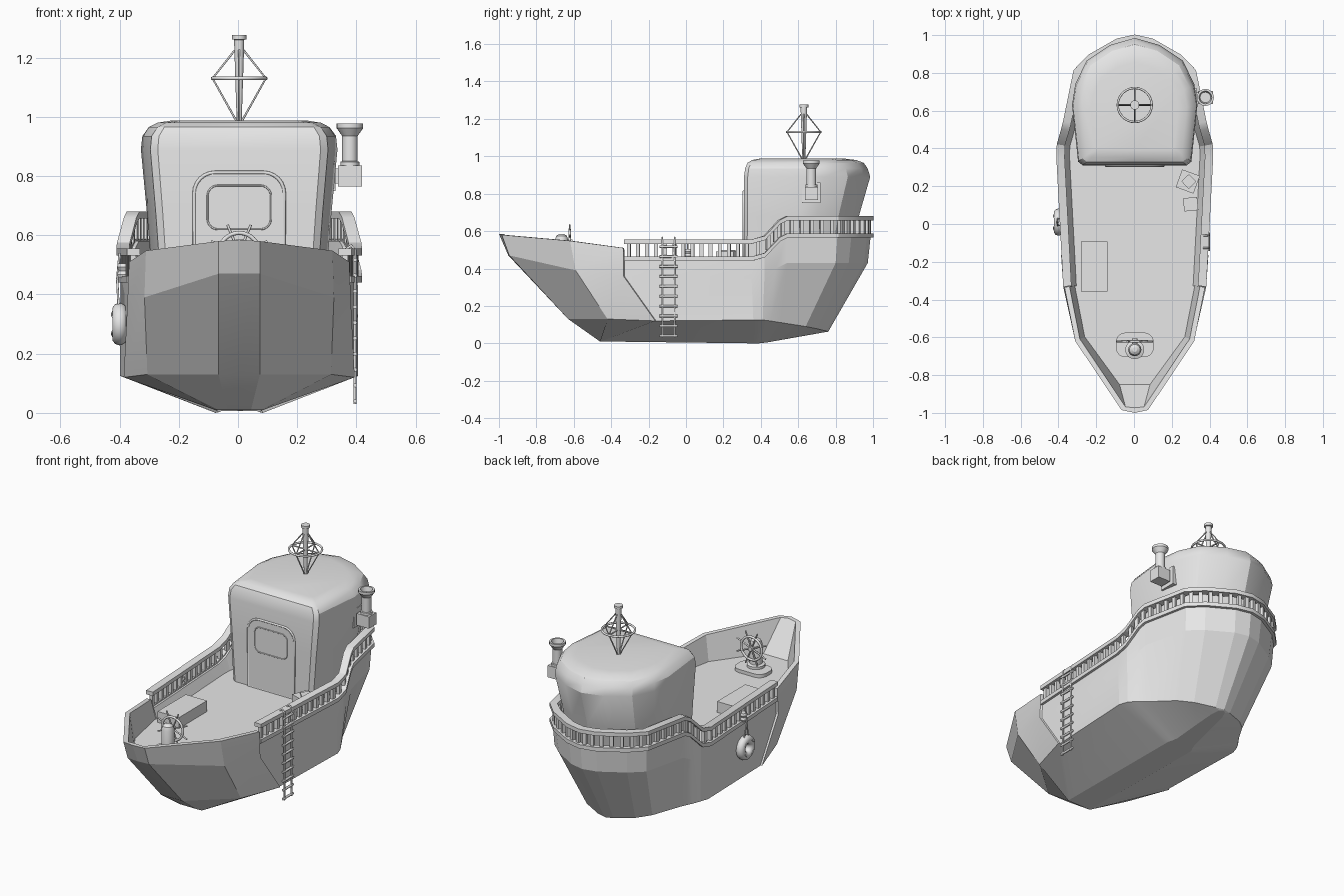
import bpy, bmesh, math
from mathutils import Vector, Matrix

old = bpy.data.objects.get("Cube")
if old:
    bpy.data.objects.remove(old, do_unlink=True)

grey = bpy.data.materials.new("plain grey")
grey.use_nodes = True
grey.diffuse_color = (0.8, 0.8, 0.8, 1)
grey.node_tree.nodes["Principled BSDF"].inputs["Base Color"].default_value = grey.diffuse_color
MID = .004  # centre line of the hull; the side fittings are not symmetric
DECK = .4


def finish(name, bm, angle=28):
    bmesh.ops.recalc_face_normals(bm, faces=bm.faces)
    mesh = bpy.data.meshes.new(name)
    bm.to_mesh(mesh)
    bm.free()
    mesh.materials.append(grey)
    obj = bpy.data.objects.new(name, mesh)
    bpy.context.collection.objects.link(obj)
    bpy.ops.object.select_all(action='DESELECT')
    obj.select_set(True)
    bpy.context.view_layer.objects.active = obj
    bpy.ops.object.shade_smooth_by_angle(angle=math.radians(angle))
    return obj


def loft(name, rings, angle=28):
    """Skin a stack of equal rings and cap both ends."""
    bm = bmesh.new()
    rows = [[bm.verts.new(p) for p in ring] for ring in rings]
    n = len(rows[0])
    for a, b in zip(rows, rows[1:]):
        for i in range(n):
            j = (i + 1) % n
            bm.faces.new((a[i], a[j], b[j], b[i]))
    bm.faces.new(rows[0])
    bm.faces.new(rows[-1])
    return finish(name, bm, angle)


def both_sides(half):
    """Complete a half outline by mirroring it over the centre line."""
    right = [Vector((MID + x, y, z)) for x, y, z in half]
    return right + [Vector((MID - x, y, z)) for x, y, z in reversed(half) if x > 0]


def normals(path, closed):
    n, out = len(path), []
    for i in range(n):
        a = path[i - 1] if closed or i else path[0]
        b = path[(i + 1) % n] if closed or i < n - 1 else path[-1]
        t = (b - a).to_2d().normalized()
        out.append(Vector((t.y, -t.x, 0)))
    return out


def offset(path, d, closed=True):
    return [p + k * d for p, k in zip(path, normals(path, closed))]


def ribbon(name, path, half_width, low, high):
    """Flat bar with a rectangular section that follows an open path."""
    rings = []
    for p, k in zip(path, normals(path, False)):
        rings.append([p + k * s * half_width + Vector((0, 0, z))
                      for s, z in ((-1, low), (1, low), (1, high), (-1, high))])
    return loft(name, rings)


def tube(name, points, radius, cyclic=False):
    curve = bpy.data.curves.new(name, 'CURVE')
    curve.dimensions = '3D'
    curve.bevel_depth = radius
    curve.bevel_resolution = 2
    curve.use_fill_caps = True
    line = curve.splines.new('POLY')
    line.points.add(len(points) - 1)
    for v, p in zip(line.points, points):
        v.co = (*p, 1)
    line.use_cyclic_u = cyclic
    curve.materials.append(grey)
    obj = bpy.data.objects.new(name, curve)
    bpy.context.collection.objects.link(obj)
    return obj


def box(name, centre, size, turn=0):
    bm = bmesh.new()
    m = Matrix.Translation(centre) @ Matrix.Rotation(turn, 4, 'Z') @ Matrix.Diagonal((*size, 1))
    bmesh.ops.create_cube(bm, size=1, matrix=m)
    return finish(name, bm)


def turned(name, x, y, profile, sides=20):
    """Round part from (radius, height) pairs."""
    angles = [math.tau * i / sides for i in range(sides)]
    return loft(name, [[(x + r * math.cos(a), y + r * math.sin(a), z) for a in angles]
                       for r, z in profile])


def ring(name, centre, radius, thick, axis):
    bm = bmesh.new()
    n, m = 32, 10
    grid = []
    for i in range(n):
        spin = Matrix.Rotation(math.tau * i / n, 3, 'Z')
        grid.append([bm.verts.new(Vector(centre) + axis @ spin @ Vector(
            (radius + thick * math.cos(math.tau * j / m), 0, thick * math.sin(math.tau * j / m))))
            for j in range(m)])
    for i in range(n):
        for j in range(m):
            k, q = (i + 1) % n, (j + 1) % m
            bm.faces.new((grid[i][j], grid[k][j], grid[k][q], grid[i][q]))
    return finish(name, bm, 50)


def rounded(w, low, high, r, square_base=False):
    """Rounded rectangle as (across, along) pairs."""
    pts = []
    for cx, cz, start in ((w - r, high - r, 0), (r - w, high - r, 1), (r - w, low + r, 2), (w - r, low + r, 3)):
        if square_base and start > 1:
            pts.append((math.copysign(w, cx), low))
            continue
        for i in range(7):
            a = (start + i / 6) * math.pi / 2
            pts.append((cx + r * math.cos(a), cz + r * math.sin(a)))
    return pts


FLAT = Matrix.Identity(3)
FACING_Y = Matrix.Rotation(math.pi / 2, 3, 'X')
FACING_X = Matrix.Rotation(math.pi / 2, 3, 'Y')

# Hull: keel, chine, middle and sheer outlines, then inner bulwark and deck
sheer = [(0, -1, .585), (.07, -.985, .58), (.315, -.62, .548), (.372, -.335, .51),
         (.364, -.33, .455), (.4, .35, .455), (.398, .42, .475), (.375, .5, .56),
         (.365, .54, .58), (.31, .81, .58), (.235, .885, .58), (.09, .968, .58), (0, .988, .58)]
middle = [(0, -.95, .47), (.07, -.945, .47), (.32, -.59, .39), (.378, -.335, .36),
          (.368, -.33, .36), (.402, .35, .36), (.397, .42, .37), (.38, .48, .4),
          (.365, .54, .43), (.303, .8, .43), (.225, .87, .43), (.085, .952, .43), (0, .972, .43)]
chine = [(0, -.63, .13), (.07, -.63, .13), (.31, -.42, .13), (.39, -.165, .12),
         (.382, -.16, .12), (.402, .36, .125), (.385, .41, .125), (.36, .45, .12),
         (.32, .5, .112), (.23, .64, .09), (.16, .7, .078), (.05, .75, .066), (0, .762, .065)]
keel = [(0, -.46, .01), (.04, -.46, .01), (.07, -.46, .01), (.08, -.455, .01),
        (.075, -.45, .01), (.08, .36, 0), (.08, .39, 0), (.07, .41, .002),
        (.06, .44, .006), (.045, .6, .035), (.035, .7, .052), (.02, .745, .06), (0, .757, .061)]
top = both_sides(sheer)
inner = offset(top, -.027)
deck = [Vector((MID + (p.x - MID) * 1.15, -.85, DECK)) if p.y < -.9 else
        Vector((*(p - k * .055).xy, DECK)) for p, k in zip(top, normals(top, True))]
loft("hull", [both_sides(keel), both_sides(chine), both_sides(middle), top, inner, deck], 12)

# Railing around the sides and stern
edge = both_sides(sheer[4:])
ribbon("hull_rim", edge, .015, -.015, .008)
rail = offset(edge, -.007, False)
ribbon("handrail", rail, .022, .077, .1)
bm = bmesh.new()
for a, b in zip(rail, rail[1:]):
    count = max(1, round((b - a).length / .05))
    turn = math.atan2(b.y - a.y, b.x - a.x)
    for i in range(count):
        spot = a.lerp(b, (i + .5) / count) + Vector((0, 0, .043))
        m = Matrix.Translation(spot) @ Matrix.Rotation(turn, 4, 'Z')
        bmesh.ops.create_cube(bm, size=1, matrix=m @ Matrix.Diagonal((.02, .02, .08, 1)))
finish("balusters", bm)

# Cabin with walls leaning outward and a rounded roof
plan = [(0, .31), (.275, .31), (.3, .33), (.332, .63), (.315, .74), (.255, .865), (.13, .948), (0, .985)]


def cabin_ring(z, wide, back, inset=0):
    pts = []
    for x, y in plan:
        y = .31 + (y - .31) * back
        pts.append((x * wide, y + (.62 - y) * inset, z))
    return both_sides(pts)


loft("cabin", [cabin_ring(DECK - .01, .87, .81), cabin_ring(.68, .94, .91), cabin_ring(.89, 1, 1),
               cabin_ring(.935, .985, .99, .02), cabin_ring(.965, .92, .98, .06),
               cabin_ring(.98, .83, .96, .14), cabin_ring(.987, .7, .93, .26)])


def on_front(outline, y):
    return [(MID + x, y, z) for x, z in outline]


# Door and its window
door = rounded(.148, DECK, .808, .07, True)
loft("door", [on_front(door, .304), on_front(door, .314)])
tube("door_frame", on_front(rounded(.152, DECK, .812, .07, True), .308), .006, True)
tube("window_frame", on_front(rounded(.107, .62, .768, .035), .304), .003, True)

# Mast with a ring and struts
turned("mast", MID, .63, [(.008, .97), (.017, 1.25), (.017, 1.26), (.024, 1.262), (.024, 1.277)])
ring("mast_ring", (MID, .63, 1.13), .09, .006, FLAT)
for i in range(4):
    d = Matrix.Rotation(i * math.pi / 2, 3, 'Z') @ Vector((1, 0, 0))
    base = Vector((MID, .63, 0))
    out = base + d * .09 + Vector((0, 0, 1.13))
    tube("mast_strut", [base + d * .015 + Vector((0, 0, 1.225)), out,
                        base + d * .006 + Vector((0, 0, .98))], .0035)
    tube("mast_spoke", [base + Vector((0, 0, 1.13)), out], .004)

# Chimney on the cabin wall
box("chimney_plate", (.315, .67, .805), (.03, .1, .11))
box("chimney_arm", (.335, .67, .8), (.05, .05, .05))
box("chimney_box", (.378, .67, .8), (.08, .07, .07))
turned("chimney_pipe", .378, .67, [(.032, .835), (.032, .848), (.026, .85), (.026, .935), (.045, .962), (.045, .977),
                                   (.034, .977), (.028, .95)])

# Steering wheel on its pedestal
hub = Vector((MID, -.622, .54))
plate = rounded(.1, -.705, -.575, .05)
loft("wheel_base", [[(MID + x, y, z) for x, y in plate] for z in (DECK - .005, DECK + .02)])
turned("wheel_pedestal", MID, -.665, [(.05, DECK), (.05, .435), (.035, .44), (.035, .555), (.028, .575), (.012, .585)])
ring("wheel_rim", hub, .068, .007, FACING_Y)
tube("wheel_axle", [hub + Vector((0, .015, 0)), hub - Vector((0, .04, 0))], .014)
for i in range(8):
    a = (i + .5) * math.tau / 8
    tube("wheel_spoke", [hub, hub + Vector((math.cos(a), 0, math.sin(a))) * .103], .0045)

# Deck chest and crates
box("deck_chest", (-.21, -.225, .43), (.14, .265, .07))
box("large_crate", (.285, .225, .445), (.1, .1, .09), -.35)
box("crate_lid", (.29, .225, .492), (.055, .055, .015), -.8)
box("small_crate", (.3, .105, .43), (.075, .07, .06), .1)

# Ladder hanging over the side
for y in (-.127, -.06):
    tube("ladder_side", [(.362, y, .55), (.382, y, .565), (.395, y, .55), (.395, y, .03)], .005)
for i in range(10):
    z = .04 + i * .053
    tube("ladder_rung", [(.395, -.142, z), (.395, -.045, z)], .007)

# Lifebuoy on its rope, tied to the rail
ring("lifebuoy", (-.4, .01, .3), .046, .026, FACING_X)
for y in (-.012, .032):
    tube("lifebuoy_rope", [(-.403, y, .35), (-.408, .01, .45), (-.4, .01, .54)], .004)
turned("rope_knot", -.385, .01, [(.02, .455), (.024, .468), (.018, .48), (.024, .492), (.02, .505)], 12)
for i in range(4):
    a = (i + .5) * math.pi / 2
    c = Vector((-.4, .01 + .046 * math.cos(a), .3 + .046 * math.sin(a)))
    ring("lifebuoy_band", c, .026, .003, Matrix.Rotation(a, 3, 'X') @ FACING_Y)
